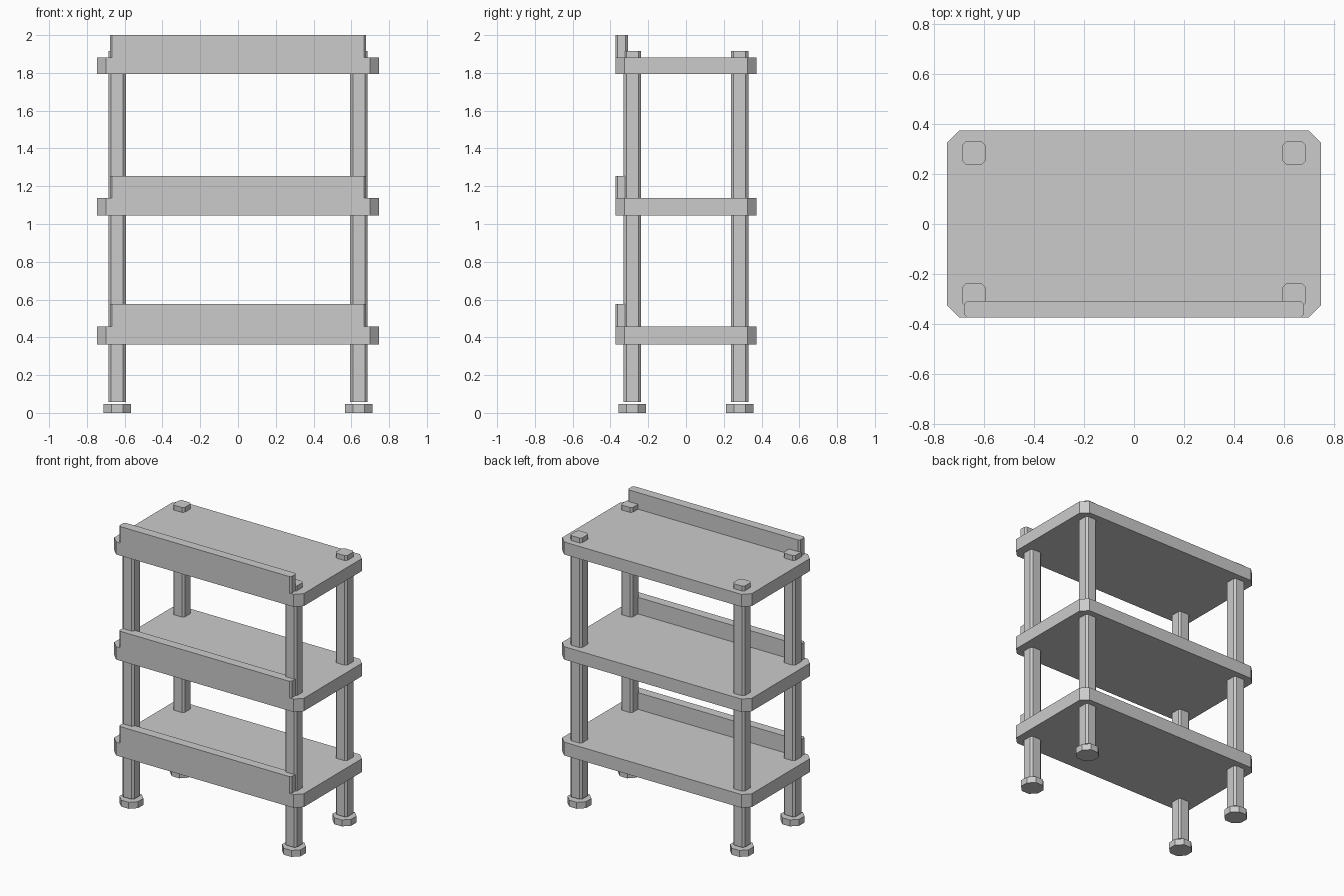
import bpy, bmesh

if "Cube" in bpy.data.objects:
    bpy.data.objects.remove(bpy.data.objects["Cube"])


def prism(name, cx, cy, hx, hy, z0, z1, c):
    """Upright block with chamfered vertical corners."""
    outline = [(hx, hy - c), (hx - c, hy), (c - hx, hy), (-hx, hy - c),
               (-hx, c - hy), (c - hx, -hy), (hx - c, -hy), (hx, c - hy)]
    bm = bmesh.new()
    base = bm.faces.new([bm.verts.new((cx + x, cy + y, z0)) for x, y in outline])
    top = bmesh.ops.extrude_face_region(bm, geom=[base])
    verts = [v for v in top["geom"] if isinstance(v, bmesh.types.BMVert)]
    bmesh.ops.translate(bm, verts=verts, vec=(0, 0, z1 - z0))
    bmesh.ops.recalc_face_normals(bm, faces=bm.faces)
    mesh = bpy.data.meshes.new(name)
    bm.to_mesh(mesh)
    bm.free()
    obj = bpy.data.objects.new(name, mesh)
    bpy.context.collection.objects.link(obj)
    return obj


HALF_X, HALF_Y = 0.746, 0.374
LIP_DEPTH = 0.066

# Shelves, each with a raised lip flush with the front edge
levels = [("bottom", 0.363, 0.458, 0.577),
          ("middle", 1.045, 1.137, 1.255),
          ("top", 1.793, 1.882, 2.0)]
for level, z0, z1, lip_top in levels:
    prism(level + "_shelf", 0, 0, HALF_X, HALF_Y, z0, z1, 0.048)
    prism(level + "_front_lip", 0, -HALF_Y + LIP_DEPTH / 2,
          0.678, LIP_DEPTH / 2, z1, lip_top, 0.012)

# Posts through all shelves, with an octagonal foot just below each
for side, x in (("left", -0.64), ("right", 0.64)):
    for end, y in (("front", -0.284), ("back", 0.284)):
        prism(f"{end}_{side}_post", x, y, 0.046, 0.046, 0.058, 1.917, 0.014)
        prism(f"{end}_{side}_foot", x, y, 0.073, 0.073, 0, 0.046, 0.043)
